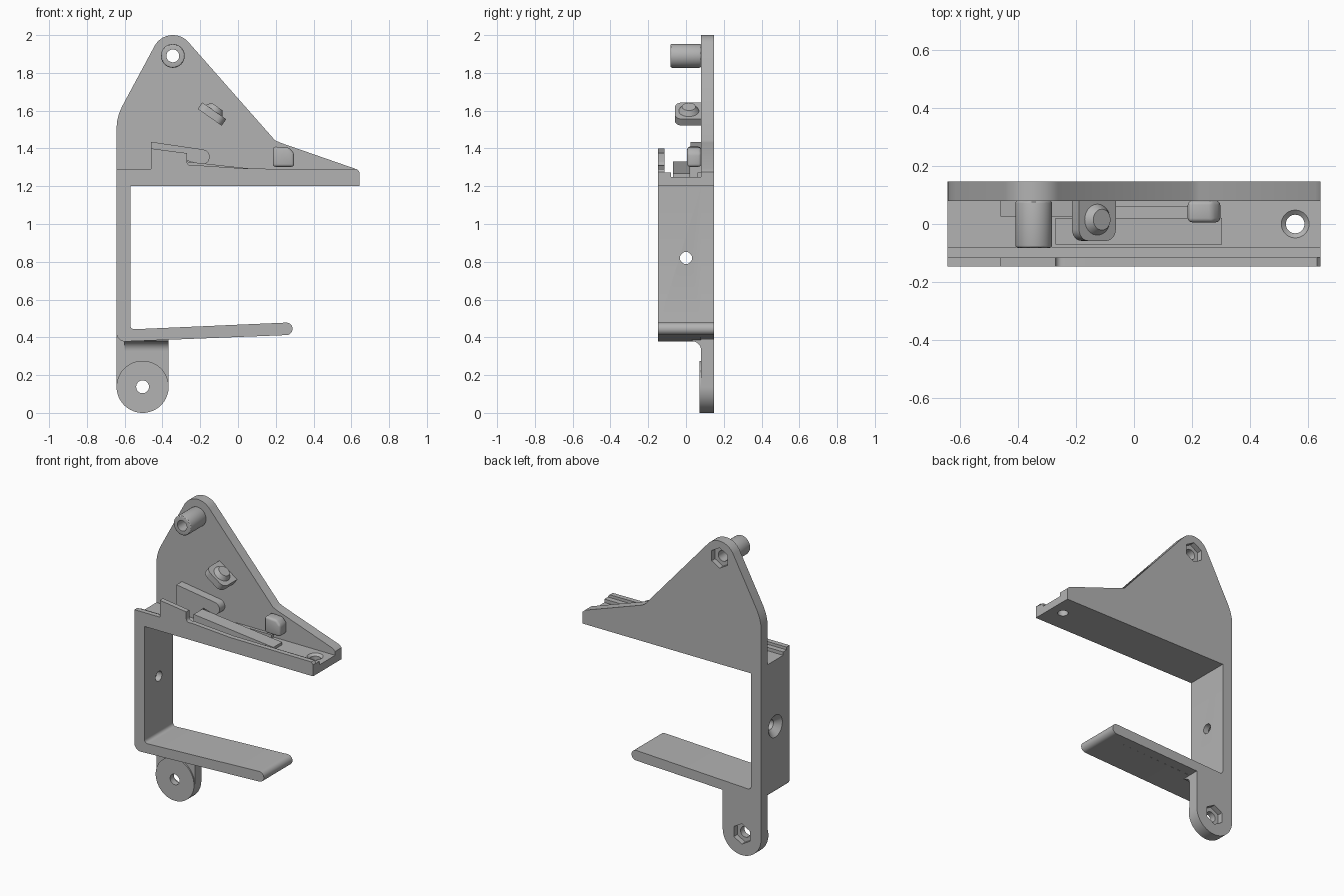
import bpy, bmesh, math
from mathutils import Matrix, Vector

if "Cube" in bpy.data.objects:
    bpy.data.objects.remove(bpy.data.objects["Cube"])

grey = bpy.data.materials.new("plain grey")
grey.use_nodes = True
COL = (0.45, 0.45, 0.45, 1)
grey.diffuse_color = COL
grey.node_tree.nodes["Principled BSDF"].inputs["Base Color"].default_value = COL

FRONT, INNER, BACK = -0.147, 0.08, 0.147
LEFT, RIGHT = -0.643, 0.643


def activate(ob):
    bpy.ops.object.select_all(action="DESELECT")
    ob.select_set(True)
    bpy.context.view_layer.objects.active = ob


def finish(name, bm):
    bmesh.ops.recalc_face_normals(bm, faces=bm.faces)
    me = bpy.data.meshes.new(name)
    bm.to_mesh(me)
    bm.free()
    me.materials.append(grey)
    ob = bpy.data.objects.new(name, me)
    bpy.context.collection.objects.link(ob)
    return ob


def prism(name, pts, a, b, axis="y"):
    """Extrude an (x, z) outline along y, or a (y, z) outline along x."""
    place = (lambda p: (p[0], a, p[1])) if axis == "y" else (lambda p: (a, p[0], p[1]))
    move = Vector((0, b - a, 0)) if axis == "y" else Vector((b - a, 0, 0))
    bm = bmesh.new()
    face = bm.faces.new([bm.verts.new(place(p)) for p in pts])
    top = bmesh.ops.extrude_face_region(bm, geom=[face])["geom"]
    bmesh.ops.translate(bm, vec=move, verts=[v for v in top if isinstance(v, bmesh.types.BMVert)])
    return finish(name, bm)


def rod(name, start, end, r1, r2=None, sides=40):
    start, end = Vector(start), Vector(end)
    d = end - start
    m = Matrix.Translation((start + end) / 2) @ d.to_track_quat("Z", "Y").to_matrix().to_4x4()
    bm = bmesh.new()
    bmesh.ops.create_cone(bm, cap_ends=True, segments=sides, radius1=r1,
                          radius2=r1 if r2 is None else r2, depth=d.length, matrix=m)
    return finish(name, bm)


def arc(c, r, a0, a1, n=12):
    steps = [math.radians(a0 + (a1 - a0) * i / n) for i in range(n + 1)]
    return [(c[0] + r * math.cos(t), c[1] + r * math.sin(t)) for t in steps]


def rect(x0, x1, z0, z1):
    return [(x0, z0), (x1, z0), (x1, z1), (x0, z1)]


def modify(ob, kind, **settings):
    mod = ob.modifiers.new(kind.lower(), kind)
    for key, value in settings.items():
        setattr(mod, key, value)
    activate(ob)
    bpy.ops.object.modifier_apply(modifier=mod.name)


def cut(ob, *cutters):
    for c in cutters:
        modify(ob, "BOOLEAN", operation="DIFFERENCE", object=c, solver="EXACT")
        bpy.data.objects.remove(c)


def soften(ob, width):
    modify(ob, "BEVEL", width=width, segments=3, limit_method="ANGLE")


PIVOT, FOOT = (-0.345, 1.89), (-0.505, 0.138)
FLOOR, UNDER = 1.25, 1.2

# Outline pieces of the bracket: inner edge of the jaw and rounded arm tip
jaw_inside = arc((0.256, 0.445), 0.033, -88, 90) + [(-0.545, 0.443)] + \
    arc((-0.55, 0.463), 0.02, 270, 180, 4) + [(-0.57, UNDER), (RIGHT, UNDER)]

# Back plate, one flat silhouette including the foot and the jaw
back_plate = prism("back_plate",
    arc(FOOT, 0.138, 180, 360, 32) + [(-0.367, 0.388)] + jaw_inside
    + [(RIGHT, 1.275), (0.625, 1.291), (0.225, 1.43), (0.195, 1.444)]
    + arc(PIVOT, 0.11, 40, 153, 24)
    + [(-0.615, 1.62), (-0.63, 1.584), (-0.64, 1.545), (LEFT, 1.51)], INNER, BACK)

# C-shaped frame: shelf, wall and lower arm
frame = prism("jaw_frame",
    [(LEFT, FLOOR)] + arc((-0.598, 0.423), 0.045, 180, 272, 8) + jaw_inside + [(RIGHT, FLOOR)],
    FRONT, INNER)

# Front lip of the shelf with its raised stop
front_lip = prism("front_lip",
    [(LEFT, FLOOR), (RIGHT, FLOOR), (RIGHT, 1.275), (0.63, 1.29), (0.05, 1.293), (-0.235, 1.312)]
    + arc((-0.25, 1.33), 0.02, 290, 180, 5) + [(-0.27, 1.375), (-0.46, 1.4), (-0.46, 1.29), (LEFT, 1.29)],
    FRONT, -0.115)
lip_step = prism("lip_step", rect(LEFT, RIGHT, FLOOR, 1.272), -0.115, -0.08)

# Sloping wedge lying in the channel
wedge = prism("channel_wedge", [(-0.27, FLOOR), (0.303, FLOOR), (0.303, 1.268), (-0.27, 1.33)], -0.07, 0.02)
rail = prism("back_rail", rect(-0.07, 0.2, FLOOR, 1.272), 0.06, INNER)

# Lever-shaped rib standing against the plate
lever = prism("lever_rib",
    [(-0.46, FLOOR), (-0.27, FLOOR), (-0.27, 1.335)] + arc((-0.19, 1.355), 0.04, 260, 440, 12)
    + [(-0.46, 1.435)], 0.025, INNER)

# Foot: raised disc, and the fillet joining it to the frame
foot_disc = rod("foot_disc", (FOOT[0], 0.072, FOOT[1]), (FOOT[0], INNER, FOOT[1]), 0.138, sides=64)
foot_fillet = prism("foot_fillet", arc((0.03, 0.33), 0.05, 90, 0, 10) + [(0.08, 0.4), (0.03, 0.4)],
                    -0.6, -0.367, axis="x")

# Pivot boss near the top
boss = rod("pivot_boss", (PIVOT[0], -0.082, PIVOT[1]), (PIVOT[0], INNER, PIVOT[1]), 0.063, sides=48)
soften(boss, 0.008)

# Small square peg
peg = prism("square_peg", [(0.185, 1.303), (0.297, 1.303), (0.297, 1.375), (0.27, 1.405), (0.185, 1.41)], 0.006, INNER)
soften(peg, 0.014)

# Tilted ledge with a round button on it
tilt = math.radians(-35)
along, up = Vector((math.cos(tilt), 0, math.sin(tilt))), Vector((-math.sin(tilt), 0, math.cos(tilt)))
mid = Vector((-0.138, 0.0, 1.582))
corners = [mid + along * s * 0.0775 + up * t * 0.021 for s, t in ((-1, -1), (1, -1), (1, 1), (-1, 1))]
ledge = prism("tilted_ledge", [(c.x, c.z) for c in corners], -0.058, INNER)
bm = bmesh.new()
bm.from_mesh(ledge.data)
tips = [e for e in bm.edges if all(v.co.y < 0 for v in e.verts)
        and abs((e.verts[0].co - e.verts[1].co).dot(up)) > 0.03]
bmesh.ops.bevel(bm, geom=tips, offset=0.04, segments=6, affect="EDGES", profile=0.5)
bm.to_mesh(ledge.data)
bm.free()
base = mid + up * 0.02 + Vector((0, 0.015, 0))
button = rod("ledge_button", base, base + up * 0.028, 0.054, 0.036)

# Through holes, hexagonal nut pockets and countersinks
for (x, z), front_part in ((PIVOT, boss), (FOOT, foot_disc)):
    for part in (back_plate, front_part):
        cut(part, rod("bore", (x, -0.2, z), (x, 0.2, z), 0.034))
    cut(back_plate, rod("nut_pocket", (x, 0.112, z), (x, 0.2, z), 0.066, sides=6))
cut(frame,
    rod("wall_bore", (-0.7, 0, 0.82), (-0.5, 0, 0.82), 0.032),
    rod("wall_sink", (-0.655, 0, 0.82), (-0.605, 0, 0.82), 0.085, 0.03),
    rod("shelf_bore", (0.555, 0, 1.1), (0.555, 0, 1.3), 0.032),
    rod("shelf_sink", (0.555, 0, 1.235), (0.555, 0, 1.256), 0.03, 0.055))

# Smooth the curved surfaces, keep the edges crisp
for ob in (back_plate, frame, front_lip, lever, foot_disc, foot_fillet, boss, peg, ledge, button):
    activate(ob)
    bpy.ops.object.shade_smooth_by_angle(angle=math.radians(30))
